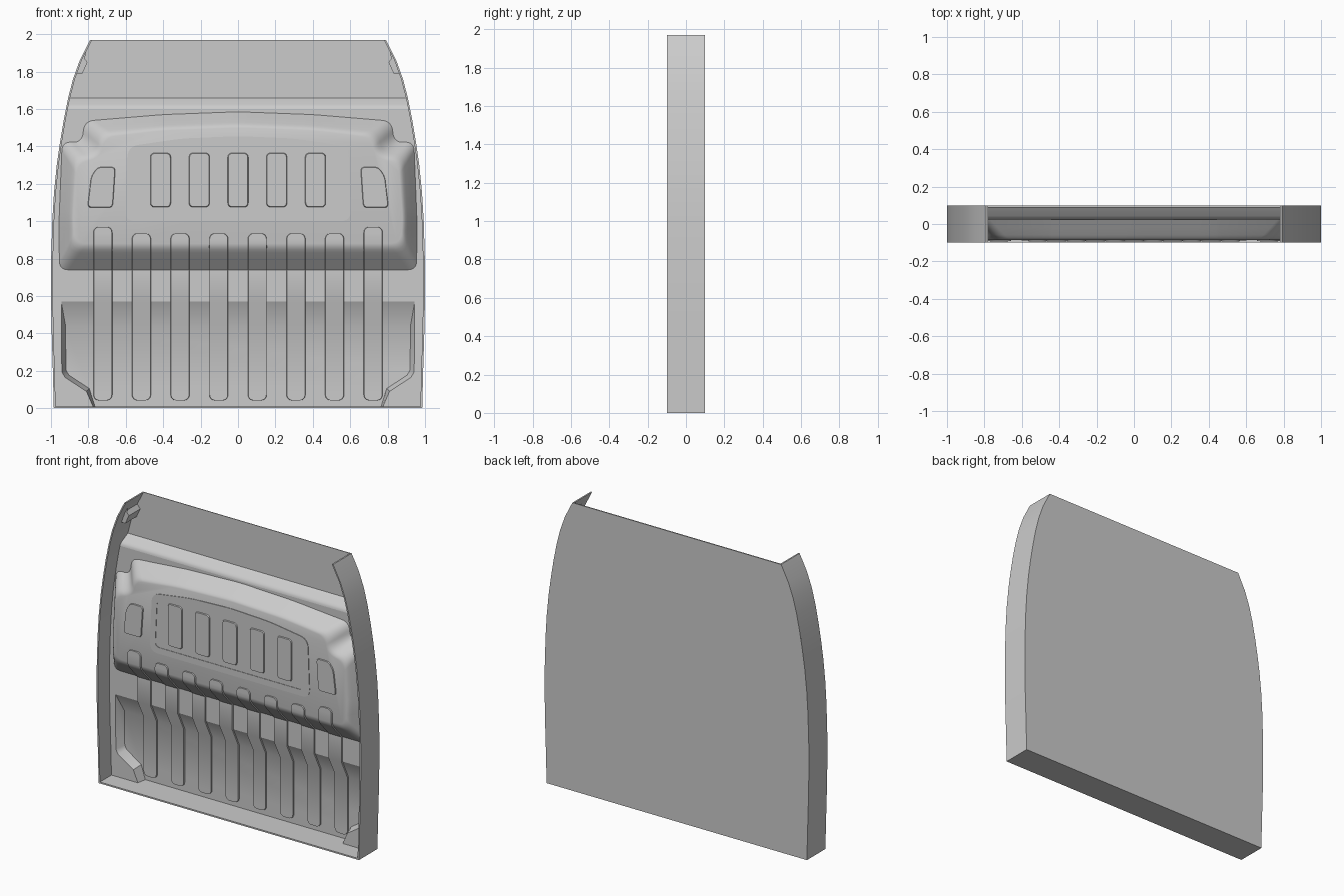
import bpy, bmesh, math
from mathutils import Vector

if "Cube" in bpy.data.objects:
    bpy.data.objects.remove(bpy.data.objects["Cube"])

BACK, DEEP, BASE, FACE, FRONT = 0.1, 0.09, 0.025, -0.085, -0.1
T = 0.01  # wall thickness


def interp(table, z):
    for (z0, a), (z1, b) in zip(table, table[1:]):
        if z <= z1:
            return a + (b - a) * (z - z0) / (z1 - z0)
    return table[-1][1]


def make(name, verts, faces):
    me = bpy.data.meshes.new(name)
    me.from_pydata(verts, [], faces)
    bm = bmesh.new()
    bm.from_mesh(me)
    bmesh.ops.remove_doubles(bm, verts=bm.verts, dist=1e-5)
    bmesh.ops.recalc_face_normals(bm, faces=bm.faces)
    # open sheets should face the front
    if any(e.is_boundary for e in bm.edges):
        if sum(f.normal.y * f.calc_area() for f in bm.faces) > 0:
            bmesh.ops.reverse_faces(bm, faces=bm.faces)
    bm.to_mesh(me)
    bm.free()
    ob = bpy.data.objects.new(name, me)
    bpy.context.collection.objects.link(ob)
    return ob


def loft(name, rings, closed=True, start=False, end=True):
    n = len(rings[0])
    verts = [v for r in rings for v in r]
    faces = []
    for k in range(len(rings) - 1):
        for i in range(n if closed else n - 1):
            j = (i + 1) % n
            faces.append((k*n + i, k*n + j, (k+1)*n + j, (k+1)*n + i))
    if start:
        faces.append(tuple(range(n)))
    if end:
        faces.append(tuple(range((len(rings)-1)*n, len(rings)*n)))
    return make(name, verts, faces)


def at_y(poly, y):
    return [(x, y, z) for x, z in poly]


def prism(name, poly, y0, y1):
    return loft(name, [at_y(poly, y0), at_y(poly, y1)], start=True)


def rounded(poly, r, n=6):
    """Round each corner of a closed polygon with a quadratic curve."""
    out = []
    P = [Vector(p) for p in poly]
    for i, p in enumerate(P):
        a, b = P[i-1] - p, P[(i+1) % len(P)] - p
        a = p + a.normalized() * min(r, a.length * 0.49)
        b = p + b.normalized() * min(r, b.length * 0.49)
        for k in range(n + 1):
            t = k / n
            out.append(tuple(a*(1-t)**2 + p*2*t*(1-t) + b*t*t))
    return out


def mirrored(half):
    """Right half profile (bottom to top) to full loop."""
    return half + [(-x, z) for x, z in reversed(half) if x > 1e-6]


def raised(name, poly, r, y0, y1, inset=0.003):
    """Low embossed pad with slightly sloping sides."""
    loop = rounded(poly, r)
    cx = sum(p[0] for p in loop) / len(loop)
    cz = sum(p[1] for p in loop) / len(loop)
    sx = 1 - inset / max(abs(p[0] - cx) for p in loop)
    sz = 1 - inset / max(abs(p[1] - cz) for p in loop)
    top = [(cx + (x-cx)*sx, cz + (z-cz)*sz) for x, z in loop]
    return loft(name, [at_y(loop, y0 + 0.003), at_y(loop, y0), at_y(top, y1)])


# Outer silhouette: half width by height
WIDTH = [(0, .985), (.2, .99), (.4, .996), (.6, 1.0), (.8, .999), (1.0, .993),
         (1.15, .984), (1.3, .969), (1.42, .952), (1.54, .932), (1.66, .908),
         (1.76, .882), (1.86, .846), (1.97, .79)]


def inner(z):
    return interp(WIDTH, z) - T


# Side walls and floor as one U-shaped rim, plus back plate
outer = [(w, z) for z, w in WIDTH]
inn = [(w - T, max(z, T)) for z, w in WIDTH]
flip = lambda pts: [(-x, z) for x, z in pts]
prism("rim_wall", flip(outer[::-1]) + outer + inn[::-1] + flip(inn), FRONT, 0.095)
prism("back_plate", mirrored(outer), 0.095, BACK)

# Upper panel with rounded shelf
rows = [(1.595, BASE), (1.605, .027), (1.615, .033), (1.625, .043), (1.66, .092),
        (1.76, .092), (1.86, .092), (1.97, .092)]
loft("upper_panel", [[(-inner(z), y, z), (inner(z), y, z)] for z, y in rows],
     closed=False, end=False)

# Base panel with a recess open at the floor
edge = [(.775, T), (.81, .09), (.925, .165), (.942, .195), (.945, .57)]
deep = [(.765, T), (.795, .105), (.905, .178), (.92, .205), (.922, .44)]
side = [(inner(z), z) for z in [T] + [w[0] for w in WIDTH if 0 < w[0] < 1.595] + [1.595]]
edge_full = edge + flip(edge[::-1])
deep_full = deep + flip(deep[::-1])
base = side[::-1] + edge_full + flip(side)
make("base_panel", at_y(base, BASE), [tuple(range(len(base)))])
loft("lower_recess", [at_y(edge_full, BASE), at_y(deep_full, DEEP)], closed=False)

# Large bulge lofted from its base outline to its front face
foot = mirrored([(.5, .74), (.955, .74), (.957, 1.0), (.94, 1.425), (.835, 1.42),
                 (.82, 1.535), (.4, 1.57), (0, 1.585)])
face = mirrored([(.5, .88), (.87, .88), (.88, 1.0), (.86, 1.31), (.735, 1.34),
                 (.71, 1.45), (.4, 1.485), (0, 1.50)])
foot, face = rounded(foot, .05, 8), rounded(face, .06, 8)
rings = []
for t, d in [(0, 0), (.35, .41), (.65, .76), (.77, .88), (.88, .96), (1, 1)]:
    ring = [(a[0] + (b[0]-a[0])*t, a[1] + (b[1]-a[1])*t) for a, b in zip(foot, face)]
    rings.append(at_y(ring, BASE + (FACE - BASE) * d))
loft("bulge", rings)

# Curved-top frame on the bulge
frame_out = rounded(mirrored([(.605, 1.0), (.59, 1.40), (.3, 1.442), (0, 1.455)]), .06)
frame_in = rounded(mirrored([(.565, 1.042), (.55, 1.365), (.3, 1.398), (0, 1.41)]), .035)
loft("window_frame", [at_y(frame_out, FACE + .002), at_y(frame_out, FACE - .004),
                      at_y(frame_in, FACE - .004), at_y(frame_in, FACE - .001)])

# Five framed pads and two outer pads
for i in range(5):
    x = (i - 2) * .207
    raised(f"window_pad_{i+1}", [(x-.055, 1.075), (x+.055, 1.075), (x+.055, 1.365),
           (x-.055, 1.365)], .025, FACE - .001, FACE - .008)
for s, n in ((-1, "left"), (1, "right")):
    raised(f"outer_pad_{n}", [(s*.805, 1.072), (s*.67, 1.072), (s*.655, 1.29),
           (s*.75, 1.29), (s*.785, 1.24)], .025, FACE, FACE - .007)

# Vertical ribs following the panel profile
PROFILE = [(0, DEEP), (.44, DEEP), (.57, BASE), (.74, BASE), (.789, -.020),
           (.831, -.0586), (.848, -.0718), (.863, -.0806), (.88, FACE), (1.1, FACE)]


def rib(name, cx, z0, z1, hw=.051, r=.03, h=.009):
    zs = [z for z, _ in PROFILE if z0 + r < z < z1 - r]
    ends = [r * (1 - math.cos(k * math.pi / 12)) for k in range(7)]
    zs = sorted(set([z0 + e for e in ends] + [z1 - e for e in ends] + zs))
    rows = []
    for z in zs:
        d = min(z - z0, z1 - z, r)
        w = hw - r + math.sqrt(max(0, r*r - (r - d)**2))
        y = interp(PROFILE, z)
        rows.append([(cx - w, y + .002, z), (cx - w + .003, y - h, z),
                     (cx + w - .003, y - h, z), (cx + w, y + .002, z)])
    ob = loft(name, rows, closed=False, start=True)
    return ob


for i in range(8):
    rib(f"rib_{i+1}", (i - 3.5) * .2065, .042, .97 if i in (0, 7) else .935)

# Small brackets at the top corners
for s, n in ((-1, "left"), (1, "right")):
    poly = [(.868, 1.79), (.832, 1.79), (.805, 1.85), (.828, 1.88), (.812, 1.912)]
    prism(f"corner_bracket_{n}", [(s*x, z) for x, z in poly], -.03, .094)

# Smooth shading with crisp edges
for ob in bpy.data.objects:
    ob.select_set(True)
    bpy.context.view_layer.objects.active = ob
bpy.ops.object.shade_smooth_by_angle(angle=math.radians(30))
